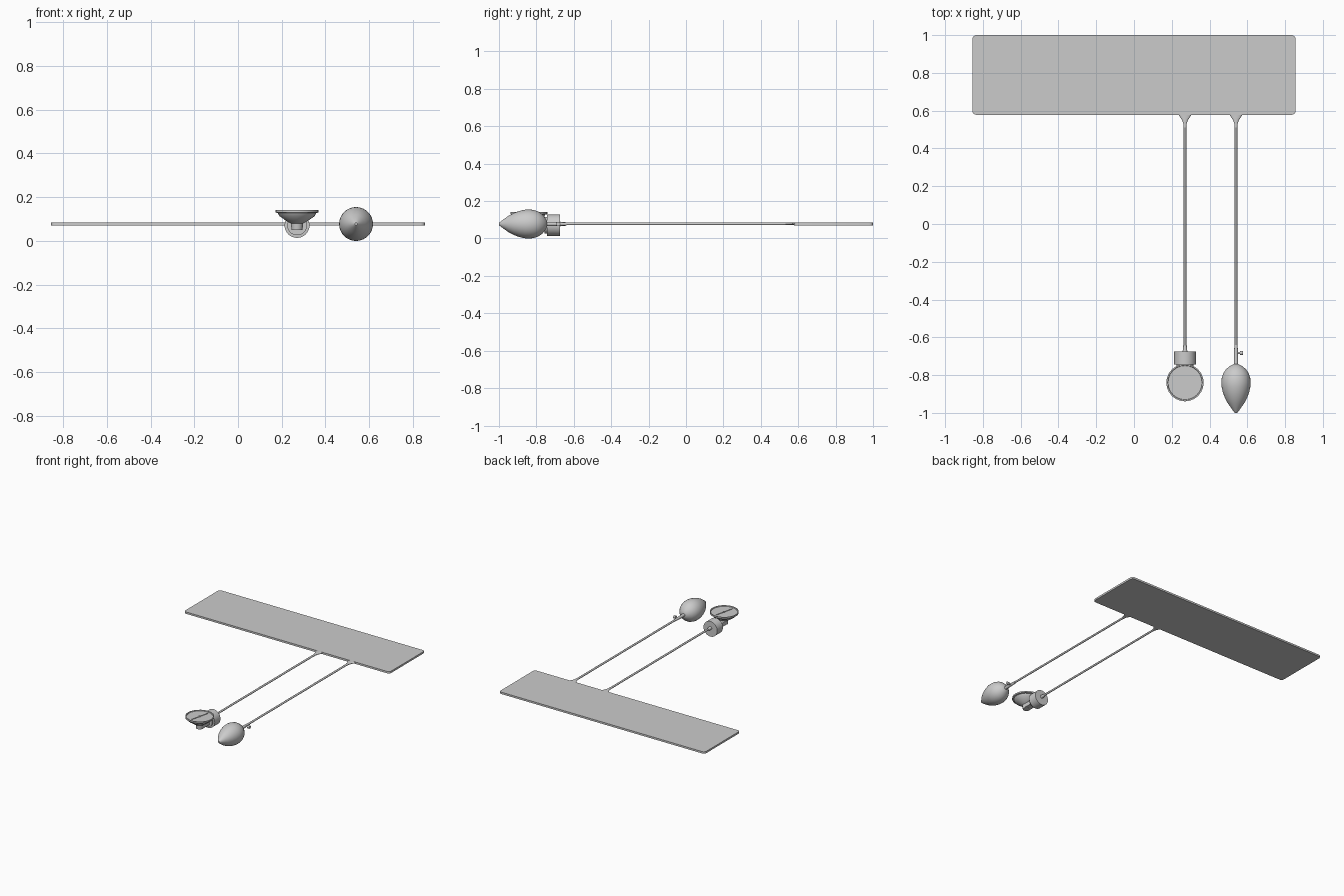
import bpy, bmesh, math
from mathutils import Vector, Matrix

if "Cube" in bpy.data.objects:
    bpy.data.objects.remove(bpy.data.objects["Cube"])

grey = bpy.data.materials.new("plain grey")
grey.diffuse_color = (0.6, 0.6, 0.6, 1)
grey.use_nodes = True
grey.node_tree.nodes["Principled BSDF"].inputs["Base Color"].default_value = grey.diffuse_color
AXIS_Z = 0.0775
GAUGE_X, BULB_X = 0.27, 0.54


def finish(bm, name, smooth=True):
    bmesh.ops.recalc_face_normals(bm, faces=bm.faces)
    me = bpy.data.meshes.new(name)
    bm.to_mesh(me)
    bm.free()
    me.materials.append(grey)
    ob = bpy.data.objects.new(name, me)
    bpy.context.collection.objects.link(ob)
    if smooth:
        bpy.ops.object.select_all(action='DESELECT')
        ob.select_set(True)
        bpy.context.view_layer.objects.active = ob
        bpy.ops.object.shade_smooth_by_angle(angle=math.radians(35))
    return ob


def loft(name, origin, axis, sections, sides=24):
    """Closed body from (distance, radius a, radius b) sections along an axis."""
    bm = bmesh.new()
    rings = []
    for d, ra, rb in sections:
        ring = []
        for i in range(sides):
            t = 2 * math.pi * i / sides
            a, b = ra * math.cos(t), rb * math.sin(t)
            p = {'X': (d, a, b), 'Y': (a, d, b), 'Z': (a, b, d)}[axis]
            ring.append(bm.verts.new(Vector(origin) + Vector(p)))
        rings.append(ring)
    for r, s in zip(rings, rings[1:]):
        for i in range(sides):
            j = (i + 1) % sides
            bm.faces.new((r[i], r[j], s[j], s[i]))
    bm.faces.new(rings[0])
    bm.faces.new(rings[-1])
    return finish(bm, name)


def turned(name, origin, axis, profile, sides=24):
    return loft(name, origin, axis, [(d, r, r) for d, r in profile], sides)


def box(name, centre, size, turn=0):
    bm = bmesh.new()
    bmesh.ops.create_cube(bm, size=1, matrix=Matrix.Translation(centre)
                          @ Matrix.Rotation(turn, 4, 'Z') @ Matrix.Diagonal((*size, 1)))
    return finish(bm, name, False)


# Cuff: flat sheet with rounded corners
bm = bmesh.new()
bmesh.ops.create_cube(bm, size=1, matrix=Matrix.Translation((0, 0.789, AXIS_Z))
                      @ Matrix.Diagonal((1.71, 0.422, 0.014, 1)))
corners = [e for e in bm.edges if abs(e.verts[0].co.z - e.verts[1].co.z) > 0.01]
bmesh.ops.bevel(bm, geom=corners, offset=0.02, segments=4, profile=0.5, affect='EDGES')
finish(bm, "cuff")

# Two hoses, each flaring flat where it joins the cuff
for name, x, end in (("gauge_hose", GAUGE_X, -0.68), ("bulb_hose", BULB_X, -0.69)):
    loft(name, (x, 0, AXIS_Z + 0.001), 'Y',
         [(end, 0.007, 0.007), (0.51, 0.007, 0.007), (0.53, 0.009, 0.007),
          (0.55, 0.015, 0.007), (0.565, 0.026, 0.006), (0.582, 0.036, 0.006)], 16)

# Squeeze bulb with neck
turned("bulb", (BULB_X, 0, AXIS_Z), 'Y',
       [(-1.0, 0.006), (-0.992, 0.013), (-0.975, 0.025), (-0.95, 0.043), (-0.92, 0.059),
        (-0.89, 0.070), (-0.86, 0.0765), (-0.84, 0.0775), (-0.815, 0.0755),
        (-0.79, 0.067), (-0.768, 0.052), (-0.752, 0.032), (-0.742, 0.013)], 32)
turned("bulb_neck", (BULB_X, 0, AXIS_Z), 'Y',
       [(-0.75, 0.012), (-0.72, 0.011), (-0.67, 0.010), (-0.64, 0.0085)], 16)

# Release valve on the side of the neck
turned("valve", (BULB_X, -0.683, AXIS_Z), 'X',
       [(0, 0.006), (0.021, 0.006), (0.022, 0.011), (0.038, 0.011)], 16)

# Drum housing and hose fitting behind the gauge
turned("drum", (GAUGE_X, 0, 0.071), 'Y',
       [(-0.757, 0.045), (-0.744, 0.045), (-0.743, 0.057), (-0.675, 0.057)], 32)
turned("hose_fitting", (GAUGE_X, 0, AXIS_Z), 'Y',
       [(-0.68, 0.013), (-0.66, 0.011), (-0.642, 0.009)], 16)

# Gauge: funnel body with a raised rim around a recessed dial
turned("gauge_body", (GAUGE_X, -0.84, 0), 'Z',
       [(0.05, 0.025), (0.08, 0.028), (0.086, 0.040), (0.113, 0.080), (0.128, 0.088),
        (0.130, 0.099), (0.141, 0.099), (0.141, 0.092), (0.136, 0.090)], 24)
box("gauge_bracket", (GAUGE_X, -0.79, 0.066), (0.05, 0.09, 0.03))
box("needle", (GAUGE_X, -0.84, 0.138), (0.006, 0.145, 0.004), math.radians(-13))
turned("needle_hub", (GAUGE_X, -0.84, 0), 'Z', [(0.135, 0.008), (0.1405, 0.008)], 12)
